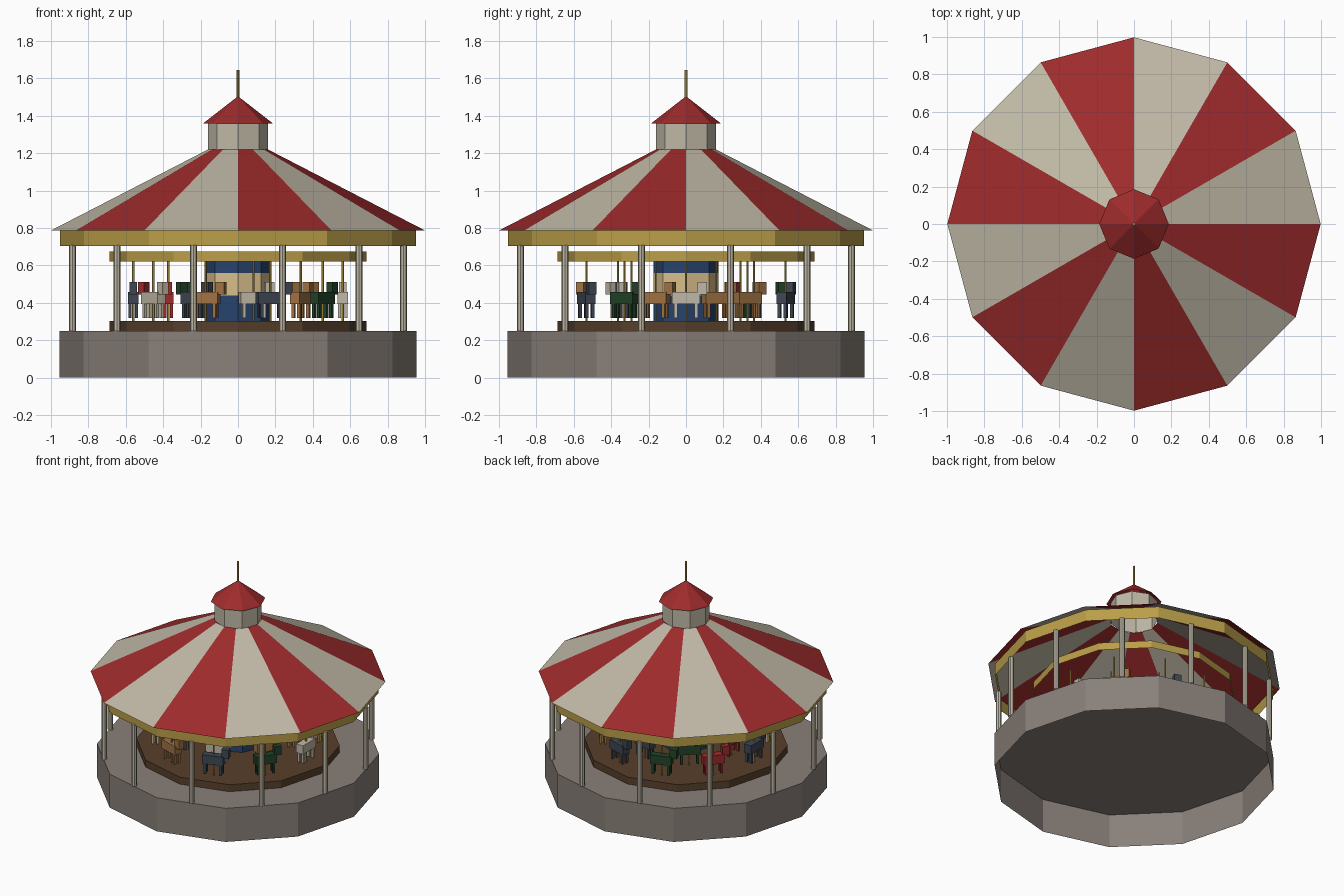
import bpy, bmesh
from math import sin, cos, pi, tau
from mathutils import Matrix, Vector

cube = bpy.data.objects.get("Cube")
if cube:
    bpy.data.objects.remove(cube)


def material(name, r, g, b):
    m = bpy.data.materials.new(name)
    m.use_nodes = True
    m.diffuse_color = (r, g, b, 1)
    m.node_tree.nodes["Principled BSDF"].inputs["Base Color"].default_value = (r, g, b, 1)
    return m


red = material("red", .342, .024, .025)
cream = material("cream", .53, .485, .385)
gold = material("gold", .49, .34, .065)
stone = material("stone grey", .25, .215, .19)
brown = material("deck brown", .095, .05, .024)
blue = material("blue", .022, .058, .155)
beige = material("panel beige", .7, .52, .26)
tan = material("tan", .35, .17, .057)
slate = material("slate", .048, .062, .088)
green = material("dark green", .016, .055, .021)


def add_object(name, bm, mats):
    mesh = bpy.data.meshes.new(name)
    bm.to_mesh(mesh)
    bm.free()
    for m in mats:
        mesh.materials.append(m)
    ob = bpy.data.objects.new(name, mesh)
    bpy.context.collection.objects.link(ob)
    return ob


def lathe(name, sides, profile, mats, rule=None, top=False, at=(0, 0)):
    """Flat-sided turned shape; rule(side, level) picks the material."""
    bm = bmesh.new()
    rings = [[bm.verts.new((at[0] + r * cos(tau * i / sides),
                            at[1] + r * sin(tau * i / sides), z))
              for i in range(sides)] for r, z in profile]
    for level, (a, b) in enumerate(zip(rings, rings[1:])):
        for i in range(sides):
            j = (i + 1) % sides
            f = bm.faces.new((a[i], a[j], b[j], b[i]))
            f.material_index = rule(i, level) if rule else 0
    if top:
        bm.faces.new(rings[-1])
    return add_object(name, bm, mats)


# Base, hollow underneath, and turning deck
lathe("base", 12, [(.955, 0), (.955, .25)], [stone], top=True)
lathe("deck", 12, [(.688, .25), (.688, .302)], [brown], top=True)

# Striped roof, trim bands and lantern
lathe("roof", 12, [(.998, .788), (.16, 1.22)], [cream, red], rule=lambda i, k: i % 2)
lathe("outer_trim", 12, [(.951, .703), (.951, .79)], [gold])
lathe("inner_trim", 12, [(.688, .62), (.688, .675)], [gold])
lathe("lantern", 8, [(.16, 1.215), (.16, 1.36)], [cream])
lathe("lantern_cap", 8, [(.186, 1.36), (.002, 1.503)], [red])
lathe("finial", 6, [(.008, 1.49), (.008, 1.645)], [gold], top=True)

# Centre column with a pale band of panels
lathe("centre_column", 8, [(.175, .30), (.175, .44), (.175, .56), (.175, .625)],
      [blue, beige], rule=lambda i, k: int(k == 1), top=True)

# Posts stand at the middle of each side
for i in range(12):
    a = tau * (i + .5) / 12
    lathe(f"post_{i + 1}", 8, [(.019, .25), (.019, .71)], [cream],
          at=(.916 * cos(a), .916 * sin(a)), top=True)


def add_box(bm, centre, size):
    bmesh.ops.create_cube(bm, size=1, matrix=Matrix.Translation(centre)
                          @ Matrix.Diagonal(Vector(size)).to_4x4())


def horse(name, mat, radius, angle):
    """Blocky horse, facing +y before it is turned into place."""
    bm = bmesh.new()
    add_box(bm, (0, 0, .425), (.056, .15, .065))
    add_box(bm, (0, .086, .478), (.042, .05, .066))
    for x in (-.017, .017):
        for y in (-.055, .055):
            add_box(bm, (x, y, .358), (.017, .017, .076))
    ob = add_object(name, bm, [mat])
    x, y = radius * cos(angle), radius * sin(angle)
    ob.location = (x, y, 0)
    ob.rotation_euler.z = angle
    lathe(name + "_pole", 6, [(.006, .30), (.006, .625)], [gold], at=(x, y), top=True)


# Two circles of horses
coats = [cream, tan, slate, green, red, slate]
for i in range(10):
    horse(f"outer_horse_{i + 1}", coats[i % 6], .56, tau * i / 10)
for i in range(7):
    horse(f"inner_horse_{i + 1}", coats[(i + 1) % 6], .373, tau * (i + .5) / 7)
